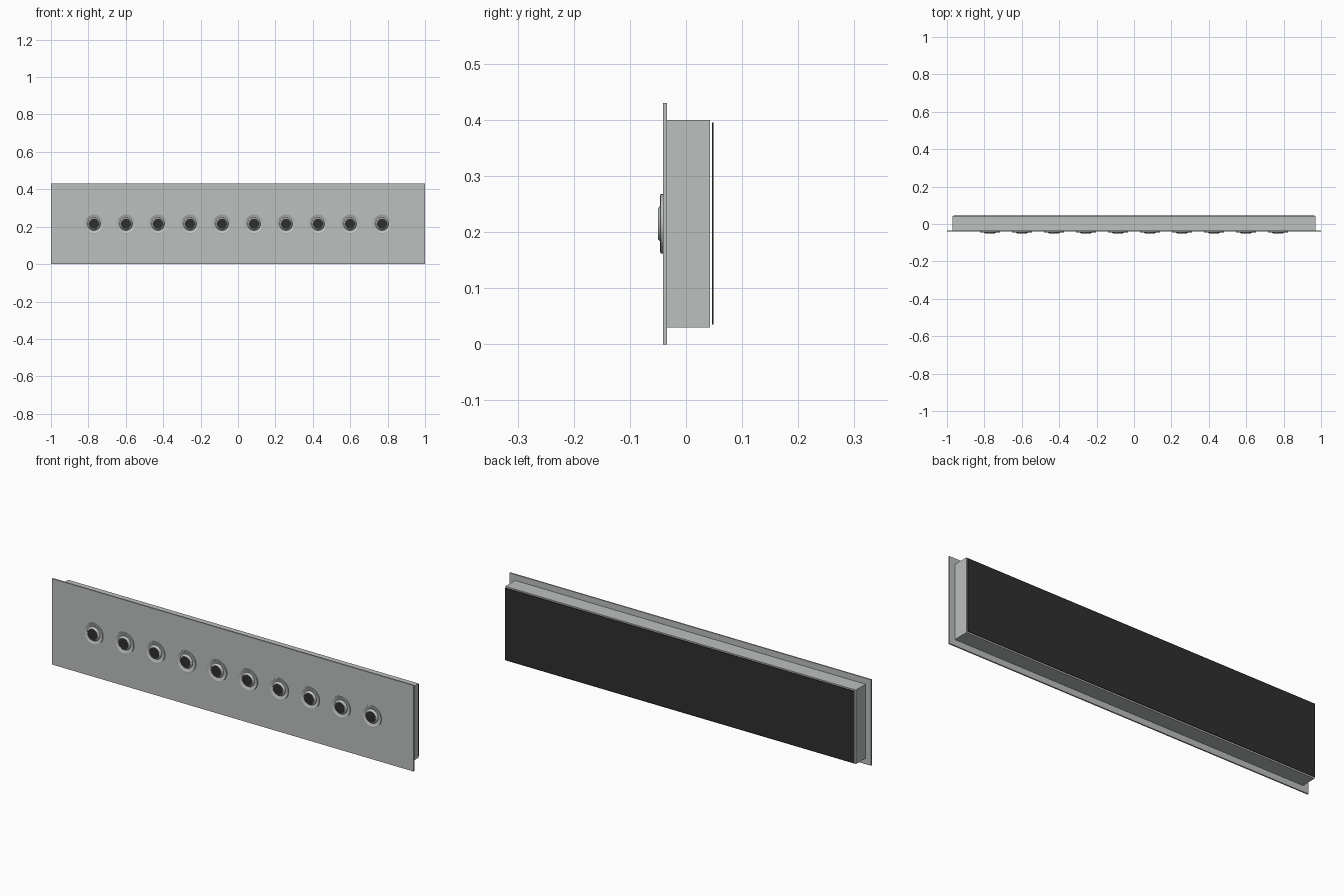
import bpy, bmesh, math

if "Cube" in bpy.data.objects:
    bpy.data.objects.remove(bpy.data.objects["Cube"])

def material(name, rgb):
    m = bpy.data.materials.new(name)
    m.diffuse_color = (*rgb, 1)
    m.use_nodes = True
    m.node_tree.nodes["Principled BSDF"].inputs["Base Color"].default_value = m.diffuse_color
    return m

GREY = material("painted_grey", (0.50, 0.525, 0.515))
BLACK = material("matt_black", (0.028, 0.028, 0.029))

def finish(name, bm, mat):
    bmesh.ops.recalc_face_normals(bm, faces=bm.faces)
    mesh = bpy.data.meshes.new(name)
    bm.to_mesh(mesh)
    bm.free()
    mesh.materials.append(mat)
    ob = bpy.data.objects.new(name, mesh)
    bpy.context.collection.objects.link(ob)
    return ob

def box(name, half_x, y0, y1, z0, z1, mat):
    bm = bmesh.new()
    bmesh.ops.create_cube(bm, size=1)
    for v in bm.verts:
        v.co.x *= 2 * half_x
        v.co.y = y1 if v.co.y > 0 else y0
        v.co.z = z1 if v.co.z > 0 else z0
    return finish(name, bm, mat)

def lathe(name, profile, x, z, mat, sides=32):
    """Turn (radius, y) points around an axis along y."""
    bm = bmesh.new()
    rings = []
    for r, y in profile:
        if r == 0:
            rings.append([bm.verts.new((x, y, z))] * sides)
        else:
            rings.append([bm.verts.new((x + r * math.cos(2 * math.pi * i / sides), y,
                                        z + r * math.sin(2 * math.pi * i / sides)))
                          for i in range(sides)])
    for a, b in zip(rings, rings[1:]):
        for i in range(sides):
            j = (i + 1) % sides
            loop = list(dict.fromkeys((a[i], a[j], b[j], b[i])))
            bm.faces.new(loop)
    ob = finish(name, bm, mat)
    bpy.ops.object.select_all(action='DESELECT')
    bpy.context.view_layer.objects.active = ob
    ob.select_set(True)
    bpy.ops.object.shade_smooth_by_angle(angle=math.radians(30))
    return ob

# Face plate, plenum box behind it and the black back panel
box("face_plate", 1.0, -0.041, -0.034, 0.0, 0.43, GREY)
box("plenum_box", 0.97, -0.034, 0.043, 0.03, 0.40, GREY)
box("back_panel", 0.966, 0.0465, 0.049, 0.035, 0.395, BLACK)

# Row of ten nozzles: dished collar, raised ball and dark opening
COLLAR = [(0.053, -0.041), (0.053, -0.0455), (0.050, -0.046),
          (0.044, -0.0435), (0.036, -0.0412)]
BALL = [(0.035, -0.041), (0.033, -0.0445), (0.030, -0.048),
        (0.027, -0.050), (0.026, -0.050), (0.026, -0.049)]
OPENING = [(0.0265, -0.0485), (0.0262, -0.0495), (0, -0.0495)]
for i in range(10):
    x = -0.77 + i * 1.54 / 9
    lathe(f"nozzle_collar_{i + 1}", COLLAR, x, 0.215, GREY)
    lathe(f"nozzle_ball_{i + 1}", BALL, x, 0.215, GREY)
    lathe(f"nozzle_opening_{i + 1}", OPENING, x, 0.215, BLACK)
